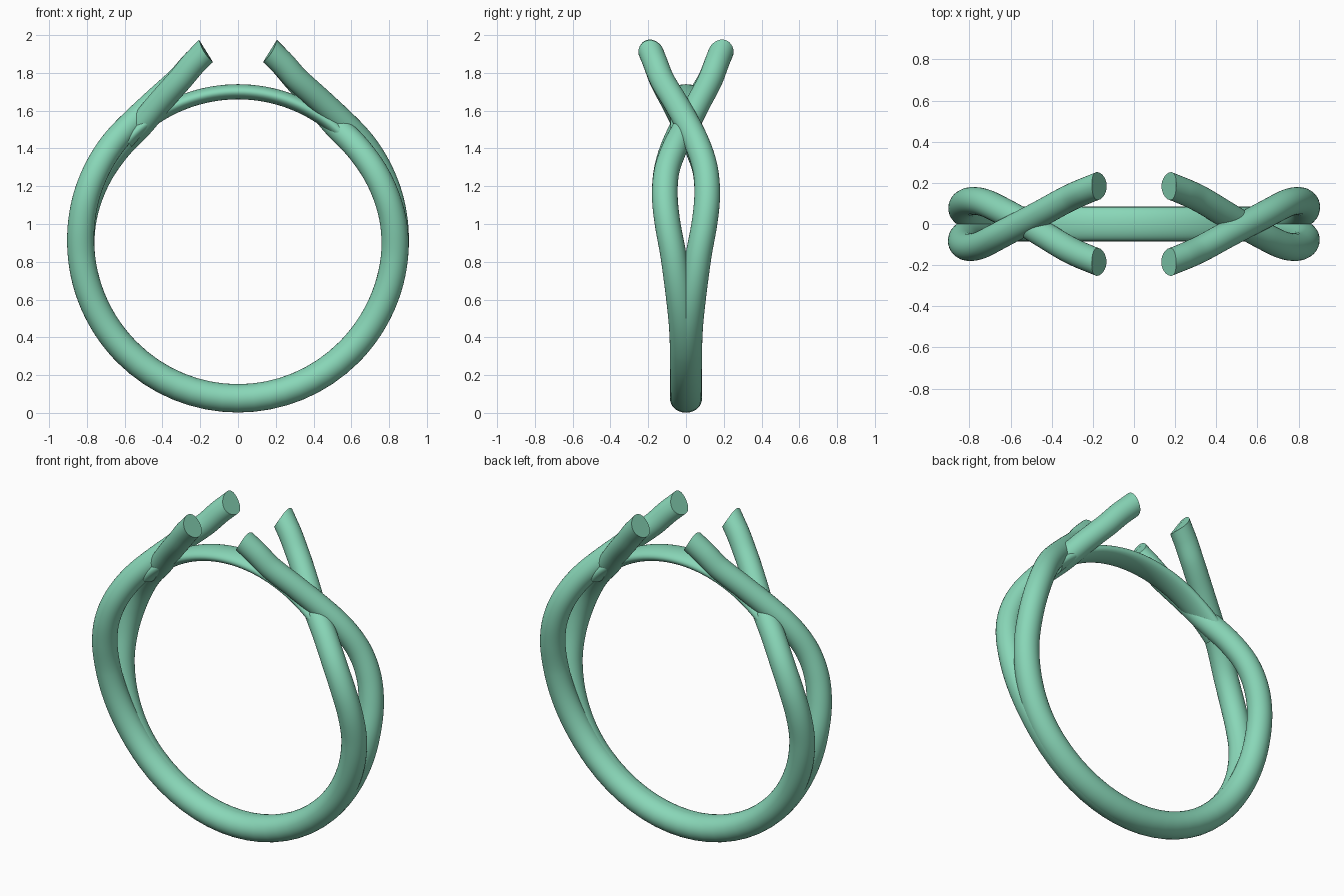
import bpy, bmesh, math
from mathutils import Vector

if "Cube" in bpy.data.objects:
    bpy.data.objects.remove(bpy.data.objects["Cube"])

CZ = 0.905            # centre height of the band
CUT_Z, CUT_R = 2.02, 0.21   # saddle cut at the prong tips
SIDES = 32


def smooth_keys(keys, steps):
    """Hermite interpolation of key tuples along their first value."""
    def slope(i):
        a, b = keys[max(i - 1, 0)], keys[min(i + 1, len(keys) - 1)]
        return [(q - p) / (b[0] - a[0]) for p, q in zip(a, b)]
    out = []
    for i in range(len(keys) - 1):
        k0, k1, m0, m1 = keys[i], keys[i + 1], slope(i), slope(i + 1)
        h = k1[0] - k0[0]
        for s in range(steps):
            t = s / steps
            out.append([(2*t**3 - 3*t**2 + 1) * p + (t**3 - 2*t**2 + t) * h * u
                        + (3*t**2 - 2*t**3) * q + (t**3 - t**2) * h * v
                        for p, q, u, v in zip(k0, k1, m0, m1)])
    out.append(list(keys[-1]))
    return out


def saddle(p, t):
    """Slide a point along the tube onto the cutting cylinder."""
    ex, ez = p.x, p.z - CUT_Z
    a = t.x**2 + t.z**2
    b = ex * t.x + ez * t.z
    c = ex**2 + ez**2 - CUT_R**2
    return p + t * ((-b - math.sqrt(max(b*b - a*c, 0))) / a)


def sweep(name, keys, steps, turn=1, cut=False):
    """Elliptical tube along (angle, radius, y, radial size, side size)."""
    rows = smooth_keys(keys, steps)
    pts = [Vector((turn * r * math.cos(math.radians(a)), turn * y,
                   CZ + r * math.sin(math.radians(a)))) for a, r, y, _, _ in rows]
    bm = bmesh.new()
    rings = []
    last = len(pts) - 1
    for i, p in enumerate(pts):
        t = (pts[min(i + 1, last)] - pts[max(i - 1, 0)]).normalized()
        n = p - Vector((0, p.y, CZ))
        n = (n - t * n.dot(t)).normalized()
        s = t.cross(n)
        ring = []
        for k in range(SIDES):
            w = math.tau * k / SIDES
            v = p + n * (rows[i][3] * math.cos(w)) + s * (rows[i][4] * math.sin(w))
            if cut and i in (0, last):
                v = saddle(v, t if i else -t)
            ring.append(bm.verts.new(v))
        rings.append(ring)
    for a, b in zip(rings, rings[1:]):
        for k in range(SIDES):
            j = (k + 1) % SIDES
            bm.faces.new((a[k], a[j], b[j], b[k]))
    for ring in (rings[0], rings[-1]):
        bm.faces.new(ring)
    bmesh.ops.recalc_face_normals(bm, faces=bm.faces)
    me = bpy.data.meshes.new(name)
    bm.to_mesh(me)
    bm.free()
    ob = bpy.data.objects.new(name, me)
    bpy.context.collection.objects.link(ob)
    me.materials.append(mat)
    bpy.ops.object.select_all(action='DESELECT')
    ob.select_set(True)
    bpy.context.view_layer.objects.active = ob
    bpy.ops.object.shade_smooth_by_angle(angle=math.radians(40))
    return ob


mat = bpy.data.materials.new("green")
mat.diffuse_color = (0.25, 0.68, 0.48, 1)
mat.use_nodes = True
mat.node_tree.nodes["Principled BSDF"].inputs["Base Color"].default_value = mat.diffuse_color

# Half strand: angle, radius, y, radial size, side size, crossing lift
half = [(-90, .828, .005, .075, .080, 0), (-45, .828, .005, .075, .080, 0),
        (-29, .829, .020, .074, .074, 0), (-6, .832, .064, .072, .069, 0),
        (7, .832, .098, .071, .068, .003), (17, .830, .112, .070, .068, .008),
        (27, .827, .103, .069, .067, .013), (37, .824, .065, .068, .067, .018),
        (50, .825, -.003, .067, .066, .020), (60, .855, -.062, .066, .065, .012),
        (70, .912, -.127, .066, .065, .003), (77.5, .990, -.170, .067, .065, 0)]
right = [(a, r + d, y, u, v) for a, r, y, u, v, d in half]              # over
left = [(-180 - a, r - d, y, u, v) for a, r, y, u, v, d in half[1:]]    # under
strand = left[::-1] + right

# Two strands, each the half-turn copy of the other
sweep("band_strand_a", strand, 8, 1, True)
sweep("band_strand_b", strand, 8, -1, True)

# Thin bridge closing the band under the prongs
sweep("top_bridge", [(a, .795, 0, .04, .082) for a in range(42, 139, 12)], 5)
